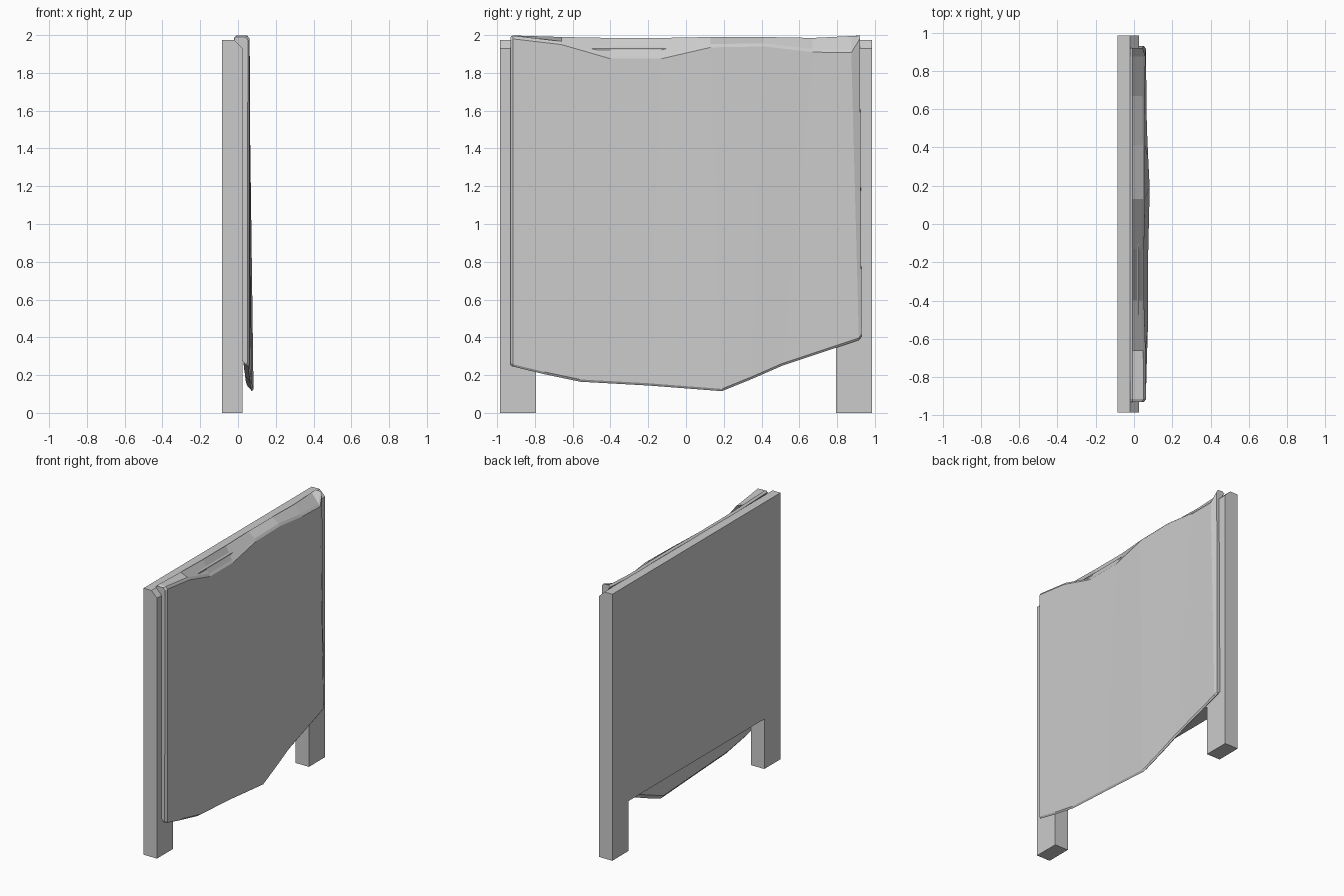
import bpy, bmesh

if "Cube" in bpy.data.objects:
    bpy.data.objects.remove(bpy.data.objects["Cube"])


def make_object(name, bm):
    bmesh.ops.recalc_face_normals(bm, faces=bm.faces)
    mesh = bpy.data.meshes.new(name)
    bm.to_mesh(mesh)
    bm.free()
    obj = bpy.data.objects.new(name, mesh)
    bpy.context.collection.objects.link(obj)
    return obj


def loft(name, rings):
    """Skin a row of equal-length closed rings and cap both ends."""
    bm = bmesh.new()
    rows = [[bm.verts.new(p) for p in ring] for ring in rings]
    n = len(rows[0])
    for a, b in zip(rows, rows[1:]):
        for i in range(n):
            j = (i + 1) % n
            bm.faces.new((a[i], a[j], b[j], b[i]))
    caps = [bm.faces.new(rows[0]), bm.faces.new(rows[-1])]
    bmesh.ops.triangulate(bm, faces=caps)
    return make_object(name, bm)


# Board with two legs: outline in y/z, extruded through the thickness
BACK, FRONT = -0.085, 0.025
outline = [(-0.985, 0), (-0.795, 0), (-0.795, 0.37), (0.795, 0.37),
           (0.795, 0), (0.985, 0), (0.985, 1.975), (-0.985, 1.975)]
bm = bmesh.new()
face = bm.faces.new([bm.verts.new((BACK, y, z)) for y, z in outline])
ext = bmesh.ops.extrude_face_region(bm, geom=[face], use_keep_orig=True)
moved = [v for v in ext["geom"] if isinstance(v, bmesh.types.BMVert)]
bmesh.ops.translate(bm, verts=moved, vec=(FRONT - BACK, 0, 0))
# Chamfer along the upper front edge
edge = [e for e in bm.edges
        if all(v.co.x > 0 and v.co.z > 1.9 for v in e.verts)]
bmesh.ops.bevel(bm, geom=edge, offset=0.045, segments=1, affect='EDGES')
make_object("board_with_legs", bm)

# Draped sheet, one column per fold:
# top y, top-back z, fold x, fold z, hem y, hem x, hem z
columns = [
    (-0.93, 1.990, 0.052, 1.978, -0.93, 0.050, 0.255),
    (-0.915, 1.998, 0.062, 1.985, -0.915, 0.062, 0.245),
    (-0.66, 1.990, 0.060, 1.955, -0.75, 0.066, 0.205),
    (-0.40, 1.985, 0.052, 1.880, -0.56, 0.072, 0.165),
    (-0.13, 1.985, 0.052, 1.880, -0.20, 0.073, 0.145),
    (0.13, 1.990, 0.058, 1.940, 0.19, 0.082, 0.115),
    (0.41, 1.990, 0.058, 1.945, 0.35, 0.074, 0.180),
    (0.67, 1.985, 0.055, 1.915, 0.51, 0.067, 0.250),
    (0.875, 1.995, 0.060, 1.912, 0.915, 0.062, 0.385),
    (0.92, 1.998, 0.045, 1.985, 0.93, 0.052, 0.405),
]
rings = []
for ty, tz, fx, fz, hy, hx, hz in columns:
    rings.append([
        (-0.022, ty, tz - 0.012),        # back lip
        (-0.008, ty, tz),                # top of lip
        (fx - 0.012, ty, fz + 0.012),    # rounded fold
        (fx, ty, fz - 0.005),
        (hx, hy, hz + 0.012),            # front hem
        (hx - 0.008, hy, hz),
        (hx - 0.034, hy, hz + 0.03),     # back hem
        (0.030, ty, min(fz, 1.94) - 0.02),  # inside of the fold
    ])
loft("draped_sheet", rings)
